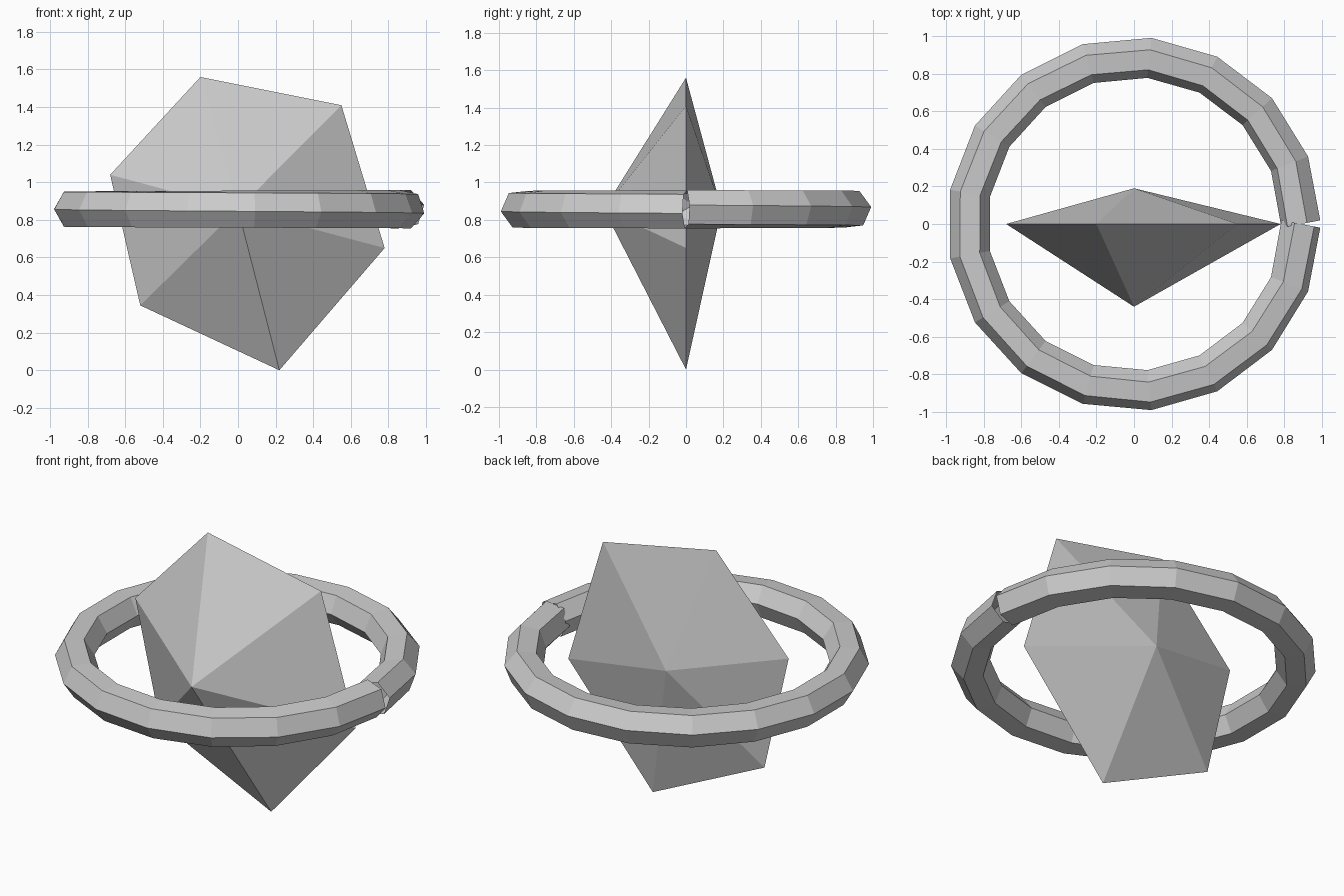
import bpy, bmesh
from math import sin, cos, pi, radians
from mathutils import Vector

cube = bpy.data.objects.get("Cube")
if cube:
    bpy.data.objects.remove(cube)

# Single pale grey material
grey = bpy.data.materials.new("pale_grey")
grey.use_nodes = True
colour = (0.6, 0.6, 0.6, 1)
grey.diffuse_color = colour
grey.node_tree.nodes["Principled BSDF"].inputs["Base Color"].default_value = colour


def finish(name, bm):
    bmesh.ops.recalc_face_normals(bm, faces=bm.faces)
    mesh = bpy.data.meshes.new(name)
    bm.to_mesh(mesh)
    bm.free()
    mesh.materials.append(grey)
    obj = bpy.data.objects.new(name, mesh)
    bpy.context.collection.objects.link(obj)
    return obj


# Crystal: six-sided flat girdle with a front and a back apex
CENTRE_Z = 0.857
girdle = [(-0.20, 1.56), (0.55, 1.41), (0.78, 0.65),
          (0.22, 0.0), (-0.52, 0.345), (-0.68, 1.04)]
bm = bmesh.new()
rim = [bm.verts.new((x, 0, z)) for x, z in girdle]
for depth in (-0.44, 0.19):
    apex = bm.verts.new((0, depth, CENTRE_Z))
    for i, v in enumerate(rim):
        bm.faces.new((v, rim[(i + 1) % len(rim)], apex))
finish("crystal", bm)

# Ring: hexagonal section swept once round, slightly twisted, ends open
SEGMENTS, SIDES = 17, 6
RADIUS, TUBE, TWIST = 0.8875, 0.1075, radians(12)
step = 2 * pi / SEGMENTS
bm = bmesh.new()
sections = []
for k in range(SEGMENTS + 1):
    a = k * step
    # End sections stand square to the first and last straight segment
    facing = a + (step / 2 if k == 0 else -step / 2 if k == SEGMENTS else 0)
    out = Vector((cos(facing), sin(facing), 0))
    centre = Vector((RADIUS * cos(a), RADIUS * sin(a), CENTRE_Z))
    twist = TWIST * (1 - 2 * k / SEGMENTS)
    section = []
    for s in range(SIDES):
        b = 2 * pi * s / SIDES + twist
        section.append(bm.verts.new(
            centre + out * TUBE * cos(b) + Vector((0, 0, TUBE * sin(b)))))
    sections.append(section)
for p, q in zip(sections, sections[1:]):
    for s in range(SIDES):
        n = (s + 1) % SIDES
        bm.faces.new((p[s], q[s], q[n], p[n]))
finish("ring", bm)
